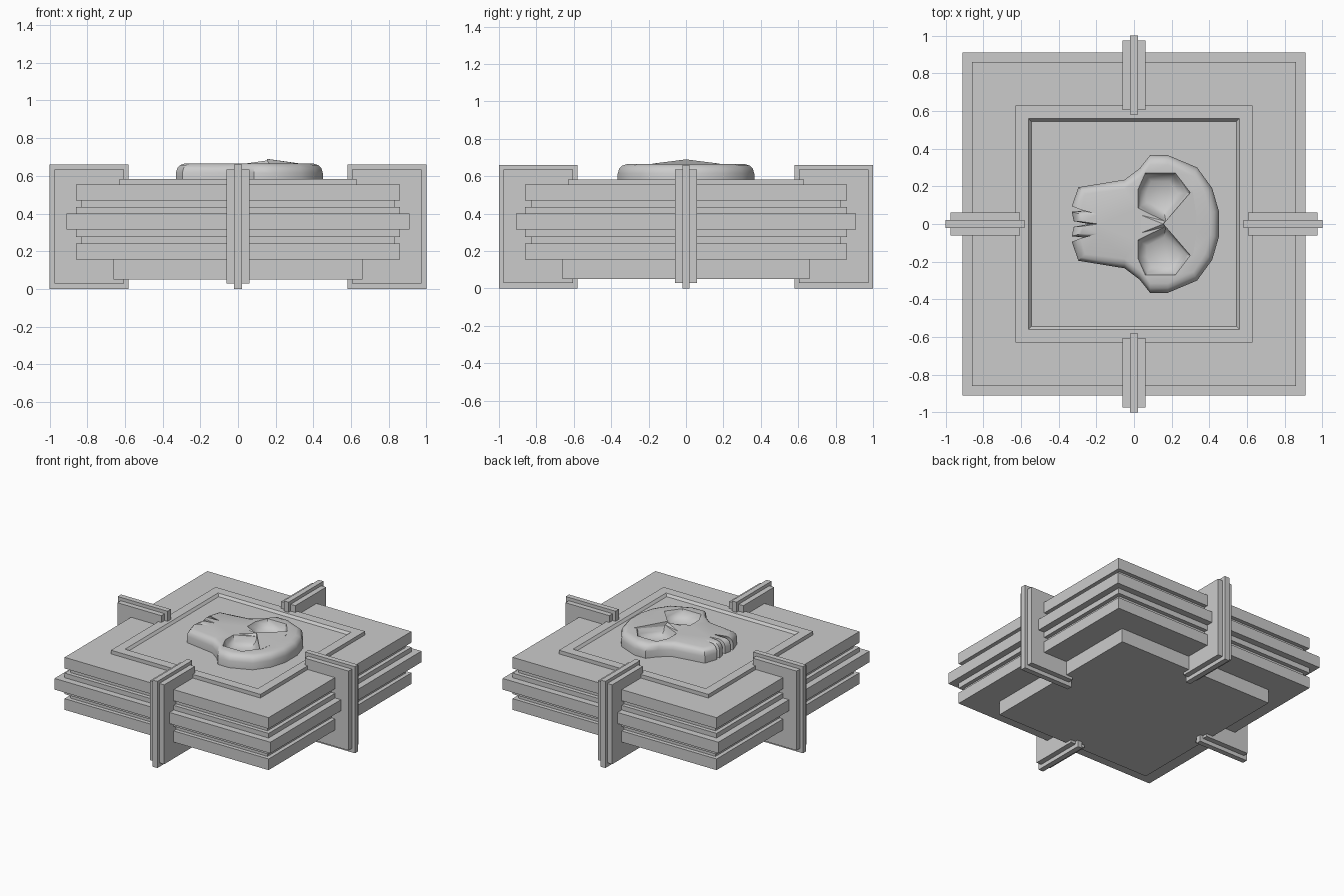
import bpy, bmesh
from mathutils import Vector

if "Cube" in bpy.data.objects:
    bpy.data.objects.remove(bpy.data.objects["Cube"])


def finish(name, bm, smooth=False):
    bmesh.ops.recalc_face_normals(bm, faces=bm.faces)
    me = bpy.data.meshes.new(name)
    bm.to_mesh(me)
    bm.free()
    ob = bpy.data.objects.new(name, me)
    bpy.context.collection.objects.link(ob)
    if smooth:
        bpy.context.view_layer.objects.active = ob
        ob.select_set(True)
        bpy.ops.object.shade_smooth_by_angle(angle=0.75)
        ob.select_set(False)
    return ob


def ring(bm, pts):
    return [bm.verts.new(p) for p in pts]


def bridge(bm, a, b):
    n = len(a)
    for i in range(n):
        j = (i + 1) % n
        bm.faces.new((a[i], a[j], b[j], b[i]))


def square(h, z):
    return [(-h, -h, z), (h, -h, z), (h, h, z), (-h, h, z)]


def stack(name, levels):
    # square lofted through (half width, height) levels, capped at both ends
    bm = bmesh.new()
    rings = [ring(bm, square(h, z)) for h, z in levels]
    for a, b in zip(rings, rings[1:]):
        bridge(bm, a, b)
    bm.faces.new(rings[0])
    bm.faces.new(rings[-1])
    return finish(name, bm)


def box(name, lo, hi):
    bm = bmesh.new()
    bmesh.ops.create_cube(bm, size=1)
    for v in bm.verts:
        v.co = Vector([l if c < 0 else h for c, l, h in zip(v.co, lo, hi)])
    return finish(name, bm)


# stepped body, with a raised top frame around a shallow recessed panel
stack("stepped_body", [
    (0.66, 0.05), (0.66, 0.155), (0.86, 0.155), (0.86, 0.24), (0.83, 0.24),
    (0.83, 0.275), (0.86, 0.275), (0.86, 0.315), (0.91, 0.315), (0.91, 0.40),
    (0.86, 0.40), (0.86, 0.435), (0.83, 0.435), (0.83, 0.47), (0.86, 0.47),
    (0.86, 0.555), (0.63, 0.555), (0.63, 0.583), (0.56, 0.583), (0.545, 0.565)])

# double-plate clamps on the four sides
for s, side in ((-1, "a"), (1, "b")):
    for label, t, r0, r1, z0, z1 in (("inner", 0.02, 0.58, 1.0, 0.0, 0.66),
                                     ("outer", 0.06, 0.605, 0.975, 0.03, 0.635)):
        r = sorted((s * r0, s * r1))
        box(f"clamp_{label}_x_{side}", (r[0], -t, z0), (r[1], t, z1))
        box(f"clamp_{label}_y_{side}", (-t, r[0], z0), (t, r[1], z1))

# skull relief: half outline from the middle tooth gap to the crown, mirrored
half = [(-0.24, 0.0), (-0.32, 0.015), (-0.33, 0.065), (-0.235, 0.075),
        (-0.33, 0.095), (-0.295, 0.195), (-0.05, 0.235), (0.03, 0.295),
        (0.085, 0.365), (0.18, 0.365), (0.335, 0.30), (0.415, 0.19), (0.45, 0.07)]
outline = half + [(x, -y) for x, y in reversed(half[1:])]


def inset(d, z):
    out = []
    for x, y in outline:
        p = Vector((x, y, z))
        c = Vector((min(max(x, -0.1), 0.2), 0, z))
        out.append(p + (c - p).normalized() * d)
    return out


bm = bmesh.new()
rings = [ring(bm, inset(d, z)) for d, z in
         ((0, 0.56), (0, 0.615), (0.008, 0.64), (0.025, 0.657), (0.05, 0.665))]
for a, b in zip(rings, rings[1:]):
    bridge(bm, a, b)
top = rings[-1]
edges = [bm.edges.get((top[i], top[i - 1])) for i in range(len(top))]

# eye sockets sunk into the face
eye = [(0.06, 0.27), (0.22, 0.27), (0.30, 0.165), (0.17, 0.012), (0.02, 0.085), (0.02, 0.18)]
for s in (1, -1):
    loops = []
    for k, z in ((1, 0.665), (0.88, 0.625), (0.6, 0.60)):
        loops.append(ring(bm, [(0.14 + (x - 0.14) * k, s * (0.16 + (y - 0.16) * k), z)
                               for x, y in eye]))
    for a, b in zip(loops, loops[1:]):
        bridge(bm, a, b)
    bm.faces.new(loops[-1])
    edges += [bm.edges.get((loops[0][i], loops[0][i - 1])) for i in range(6)]
bmesh.ops.triangle_fill(bm, edges=edges, use_beauty=True)
finish("skull_relief", bm, smooth=True)

# angled brow wedge rising to a peak between the eyes
bm = bmesh.new()
ring(bm, [(0.155, 0, 0.69), (0.155, 0, 0.625), (0.34, 0, 0.664)] +
     [(0.31, s * 0.18, z) for s in (1, -1) for z in (0.667, 0.625)])
bmesh.ops.convex_hull(bm, input=bm.verts)
finish("brow", bm)

# narrow nose bridge
bm = bmesh.new()
ring(bm, [(0.165, 0.015, 0.665), (0.165, -0.015, 0.665), (0.155, 0, 0.682),
          (0.03, 0.05, 0.664), (0.03, -0.05, 0.664)])
bmesh.ops.convex_hull(bm, input=bm.verts)
finish("nose_bridge", bm)
